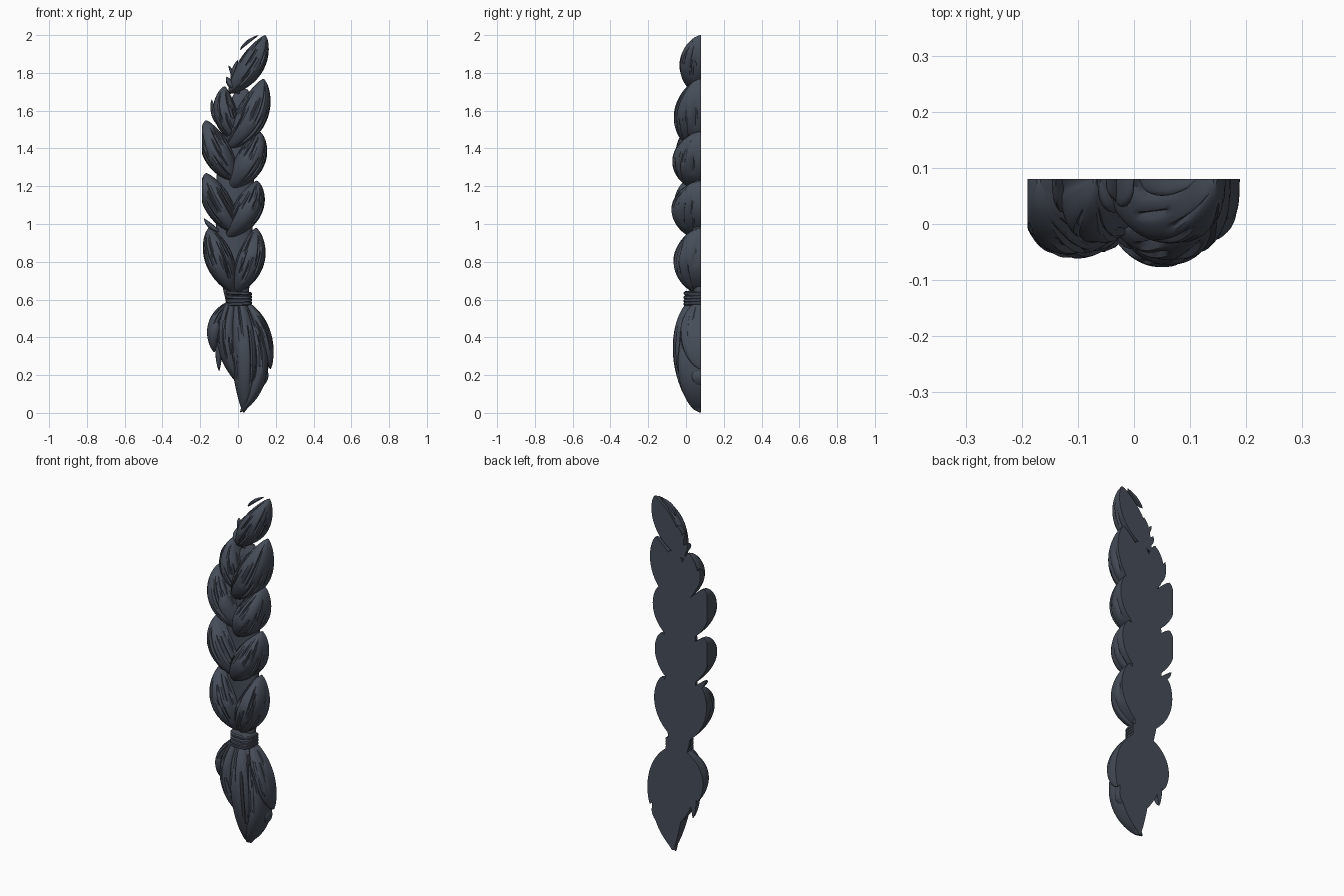
import bpy, bmesh, math, random
from mathutils import Vector

random.seed(7)
cube = bpy.data.objects.get("Cube")
if cube:
    bpy.data.objects.remove(cube)

BACK = 0.08      # flat rear plane
LEFT = -0.19     # trimmed side


def material(name, rgb):
    m = bpy.data.materials.new(name)
    m.use_nodes = True
    m.diffuse_color = (*rgb, 1)
    m.node_tree.nodes["Principled BSDF"].inputs["Base Color"].default_value = (*rgb, 1)
    return m


hair = material("slate hair", (0.062, 0.075, 0.1))


def lock(name, path, width, depth, peak=0.5, full=0.7, grooves=9, around=44, along=28):
    """Half-round tapering lock with a flat back, swept along a three-point curve in xz."""
    a, b, c = (Vector((x, 0, z)) for x, z in path)
    power = math.log(0.5) / math.log(peak)
    # each groove: angle, start, end, sideways drift
    cuts = []
    for g in range(grooves):
        start = random.uniform(0, 0.5)
        cuts.append((math.pi * (g + random.uniform(0.2, 0.8)) / grooves, start,
                     start + random.uniform(0.3, 0.6), random.uniform(-0.25, 0.25)))
    bm = bmesh.new()
    rings = []
    for i in range(along + 1):
        s = 0.004 + 0.992 * i / along
        centre = a * (1 - s) ** 2 + b * 2 * s * (1 - s) + c * s * s
        tangent = ((b - a) * (1 - s) + (c - b) * s).normalized()
        side = Vector((tangent.z, 0, -tangent.x))
        swell = math.sin(math.pi * s ** power) ** full
        ring = []
        for j in range(around + 1):
            t = math.pi * j / around
            r = 1.0
            for angle, start, end, drift in cuts:
                if start < s < end:
                    fade = math.sin(math.pi * (s - start) / (end - start)) ** 0.5
                    r -= 0.13 * fade * math.exp(-((t - angle - drift * (s - 0.5)) / 0.055) ** 2)
            u = math.copysign(abs(math.cos(t)) ** 0.85, math.cos(t))
            p = centre + side * (width * swell * r * u)
            h = depth * swell ** 0.8 * r * max(math.sin(t), 0) ** 0.75
            ring.append(bm.verts.new((max(p.x, LEFT), BACK - h, min(max(p.z, 0.003), 2))))
        rings.append(ring)
    for r0, r1 in zip(rings, rings[1:]):
        for j in range(around):
            bm.faces.new((r0[j], r0[j + 1], r1[j + 1], r1[j]))
        bm.faces.new((r0[0], r1[0], r1[-1], r0[-1]))
    bm.faces.new(rings[0])
    bm.faces.new(rings[-1])
    bmesh.ops.recalc_face_normals(bm, faces=bm.faces)
    return finish(name, bm)


def finish(name, bm):
    mesh = bpy.data.meshes.new(name)
    bm.to_mesh(mesh)
    bm.free()
    ob = bpy.data.objects.new(name, mesh)
    bpy.context.collection.objects.link(ob)
    mesh.materials.append(hair)
    bpy.ops.object.select_all(action="DESELECT")
    ob.select_set(True)
    bpy.context.view_layer.objects.active = ob
    bpy.ops.object.shade_smooth_by_angle(angle=math.radians(32))
    return ob


# Overlapping locks on the model's left side, top to bottom
for i, (path, w, d) in enumerate([
    (((0.145, 2.0), (0.09, 1.83), (-0.05, 1.69)), 0.068, 0.115),
    (((0.135, 1.77), (0.10, 1.55), (-0.07, 1.39)), 0.085, 0.145),
    (((0.115, 1.49), (0.09, 1.33), (-0.05, 1.18)), 0.08, 0.153),
    (((0.10, 1.23), (0.085, 1.08), (-0.07, 0.92)), 0.078, 0.157),
    (((0.095, 0.98), (0.09, 0.80), (-0.02, 0.63)), 0.075, 0.147),
]):
    lock(f"left_lock_{i + 1}", path, w, d)

# Locks on the right side, tucked beneath
for i, (path, w, d) in enumerate([
    (((-0.07, 1.73), (-0.10, 1.57), (0.02, 1.42)), 0.065, 0.115),
    (((-0.17, 1.55), (-0.14, 1.38), (0.01, 1.21)), 0.078, 0.135),
    (((-0.17, 1.27), (-0.14, 1.12), (0.02, 0.93)), 0.076, 0.142),
    (((-0.155, 0.98), (-0.11, 0.82), (-0.02, 0.63)), 0.076, 0.14),
]):
    lock(f"right_lock_{i + 1}", path, w, d)

# Low core closing the back between the locks
lock("braid_core", ((0.03, 1.72), (-0.05, 1.2), (0.0, 0.5)), 0.10, 0.06, full=0.35, grooves=0)

# Tie: stacked wraps around the neck
for i in range(4):
    bm = bmesh.new()
    rings = []
    for dz, grow in ((0, 0.93), (0.005, 1), (0.015, 1), (0.02, 0.93)):
        rings.append([bm.verts.new((0.004 + 0.069 * grow * math.copysign(abs(math.cos(t)) ** 0.6, math.cos(t)),
                                    BACK - 0.092 * grow * max(math.sin(t), 0) ** 0.6,
                                    0.567 + 0.019 * i + dz + 0.004 * math.cos(t + i)))
                      for t in (math.pi * k / 20 for k in range(21))])
    for r0, r1 in zip(rings, rings[1:]):
        for k in range(21):
            n = (k + 1) % 21
            bm.faces.new((r0[k], r0[n], r1[n], r1[k]))
    bm.faces.new(rings[0])
    bm.faces.new(rings[-1])
    bmesh.ops.recalc_face_normals(bm, faces=bm.faces)
    finish(f"tie_wrap_{i + 1}", bm)

# Tail: one main lock flanked by thinner ones
for name, path, w, d, peak in [
    ("tail_main", ((0.0, 0.62), (0.06, 0.28), (0.03, 0.0)), 0.078, 0.15, 0.42),
    ("tail_curl", ((0.02, 0.60), (0.21, 0.24), (0.01, 0.0)), 0.05, 0.125, 0.5),
    ("tail_right", ((-0.02, 0.62), (-0.12, 0.38), (0.03, 0.13)), 0.055, 0.13, 0.45),
    ("tail_right_outer", ((-0.02, 0.60), (-0.15, 0.50), (-0.125, 0.32)), 0.042, 0.09, 0.55),
    ("tail_right_wisp", ((-0.06, 0.50), (-0.11, 0.38), (-0.10, 0.22)), 0.022, 0.06, 0.5),
    ("tail_left_outer", ((0.03, 0.60), (0.15, 0.47), (0.172, 0.23)), 0.04, 0.11, 0.55),
    ("tail_left_inner", ((0.05, 0.54), (0.15, 0.38), (0.13, 0.22)), 0.035, 0.11, 0.5),
]:
    lock(name, path, w, d, peak, grooves=6, around=32)

# Loose wisps breaking the outline
for i, (path, w, d) in enumerate([
    (((0.01, 1.92), (0.04, 1.965), (0.11, 2.0)), 0.009, 0.03),
    (((0.0, 1.87), (-0.02, 1.82), (-0.04, 1.76)), 0.012, 0.05),
    (((-0.05, 1.84), (-0.03, 1.80), (0.0, 1.74)), 0.010, 0.04),
    (((-0.06, 1.78), (-0.05, 1.74), (0.02, 1.68)), 0.018, 0.06),
    (((-0.14, 1.66), (-0.13, 1.57), (-0.10, 1.52)), 0.016, 0.06),
    (((-0.18, 1.03), (-0.15, 0.98), (-0.08, 0.95)), 0.014, 0.05),
    (((0.13, 0.88), (0.13, 0.82), (0.12, 0.76)), 0.012, 0.05),
    (((0.14, 0.24), (0.16, 0.2), (0.13, 0.14)), 0.014, 0.05),
    (((0.0, 0.12), (0.01, 0.07), (0.05, 0.05)), 0.010, 0.04),
]):
    lock(f"wisp_{i + 1}", path, w, d, grooves=2, around=14, along=10)
